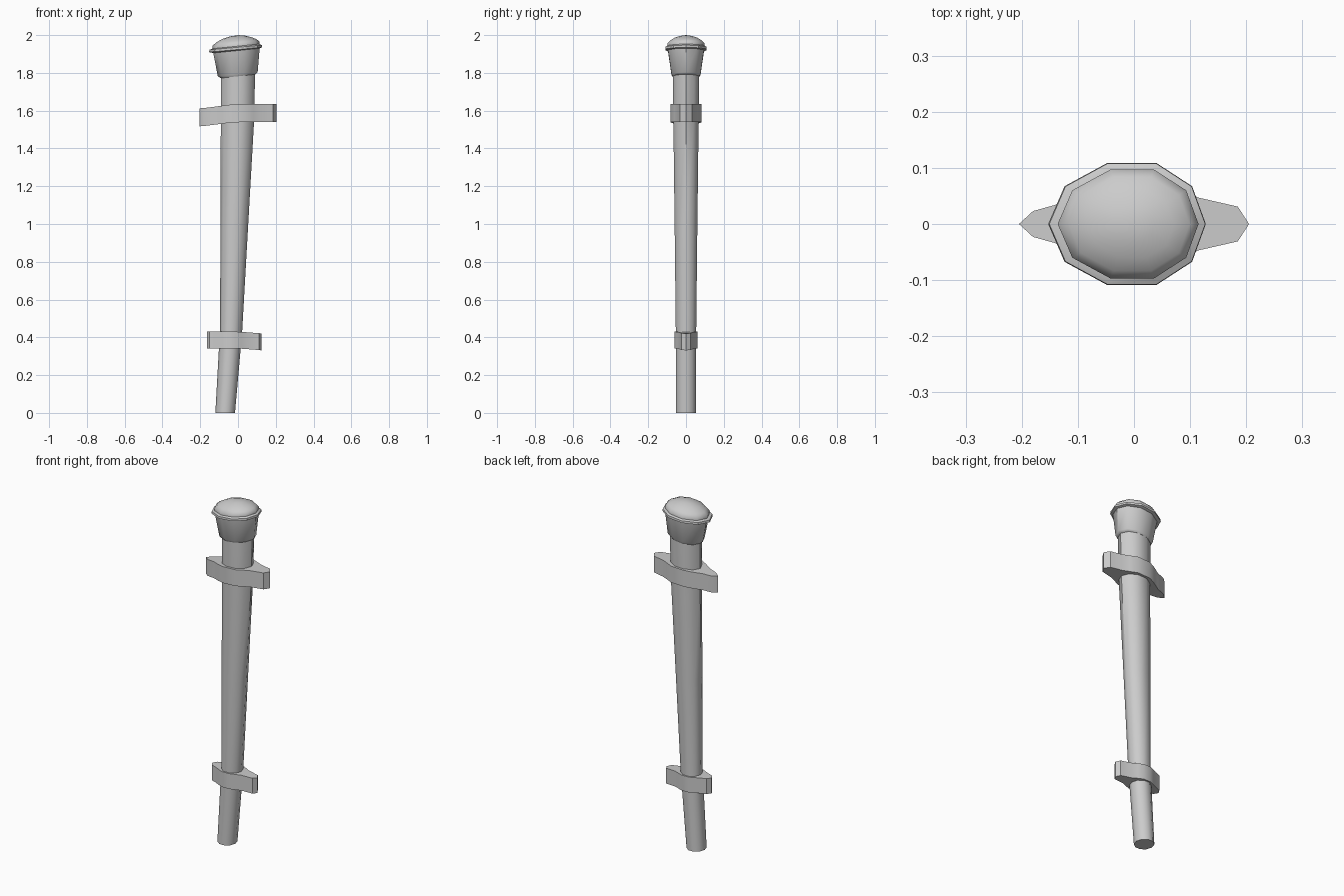
import bpy, bmesh, math

if "Cube" in bpy.data.objects:
    bpy.data.objects.remove(bpy.data.objects["Cube"])

N = 10


def finish(name, bm, angle):
    bmesh.ops.recalc_face_normals(bm, faces=bm.faces)
    me = bpy.data.meshes.new(name)
    bm.to_mesh(me)
    bm.free()
    ob = bpy.data.objects.new(name, me)
    bpy.context.collection.objects.link(ob)
    bpy.ops.object.select_all(action='DESELECT')
    ob.select_set(True)
    bpy.context.view_layer.objects.active = ob
    bpy.ops.object.shade_smooth_by_angle(angle=math.radians(angle))
    return ob


def loft(name, rings, angle=40, tip=None):
    """Rings: centre x, left x, right x, half depth, z at left, z at right."""
    bm = bmesh.new()
    loops = []
    for cx, xl, xr, hy, zl, zr in rings:
        loop = []
        for i in range(N):
            a = 2 * math.pi * i / N
            c = math.cos(a)
            x = cx + c * ((xr - cx) if c > 0 else (cx - xl))
            y = math.sin(a) * hy / math.sin(math.radians(72))
            z = zl + (zr - zl) * (x - xl) / (xr - xl)
            loop.append(bm.verts.new((x, y, z)))
        loops.append(loop)
    for a, b in zip(loops, loops[1:]):
        for i in range(N):
            j = (i + 1) % N
            bm.faces.new((a[i], a[j], b[j], b[i]))
    bm.faces.new(loops[0][::-1])
    if tip:
        t = bm.verts.new(tip)
        for i in range(N):
            bm.faces.new((loops[-1][i], loops[-1][(i + 1) % N], t))
    else:
        bm.faces.new(loops[-1])
    return finish(name, bm, angle)


def bracket(name, half, height):
    """Half outline (x, y, z bottom), mirrored in y and given a height."""
    pts = half + [(x, -y, z) for x, y, z in reversed(half[1:-1])]
    bm = bmesh.new()
    low = [bm.verts.new(p) for p in pts]
    top = [bm.verts.new((x, y, z + height)) for x, y, z in pts]
    n, m = len(pts), len(half)
    for i in range(n):
        j = (i + 1) % n
        bm.faces.new((low[i], low[j], top[j], top[i]))
    # Strips across the width follow the bend of the bracket
    for ring in (low, top):
        for i in range(m - 1):
            a, b = ring[i], ring[i + 1]
            c, d = ring[-(i + 1) % n], ring[-i % n]
            face = []
            for v in (a, b, c, d):
                if v not in face:
                    face.append(v)
            bm.faces.new(face)
    return finish(name, bm, 30)


# Curved, tapering shaft
loft("shaft", [
    (-0.068, -0.12, -0.016, 0.052, 0, 0),
    (-0.042, -0.100, 0.016, 0.053, 0.36, 0.36),
    (-0.037, -0.095, 0.022, 0.054, 0.43, 0.43),
    (-0.02, -0.093, 0.053, 0.060, 0.98, 0.98),
    (-0.002, -0.091, 0.086, 0.067, 1.56, 1.56),
    (0, -0.091, 0.090, 0.070, 1.77, 1.79),
    (0, -0.091, 0.090, 0.070, 1.79, 1.81)])

# Flaring cup of the head
loft("head_cup", [
    (0, -0.093, 0.092, 0.071, 1.772, 1.792),
    (0, -0.107, 0.104, 0.077, 1.783, 1.803),
    (0, -0.132, 0.115, 0.096, 1.91, 1.935)])

# Projecting rim
loft("head_rim", [
    (0, -0.132, 0.115, 0.096, 1.905, 1.93),
    (0, -0.153, 0.128, 0.109, 1.910, 1.935),
    (0, -0.151, 0.127, 0.108, 1.922, 1.947),
    (0, -0.136, 0.115, 0.097, 1.928, 1.953)], 25)

# Domed cap
dome = [(0, -0.136, 0.115, 0.097, 1.925, 1.95)]
for s, zl, zr in ((1, 1.942, 1.964), (0.86, 1.960, 1.978),
                  (0.62, 1.979, 1.989), (0.32, 1.993, 1.997)):
    dome.append((0, -0.136 * s, 0.115 * s, 0.097 * s, zl, zr))
loft("head_cap", dome, 60, (0.003, 0, 2.0))

# Upper and lower winged brackets
bracket("upper_bracket", [
    (-0.205, 0, 1.517), (-0.18, 0.023, 1.519), (-0.13, 0.037, 1.525),
    (-0.085, 0.062, 1.531), (-0.04, 0.081, 1.537), (0.04, 0.081, 1.54),
    (0.08, 0.062, 1.541), (0.115, 0.047, 1.541), (0.185, 0.031, 1.541),
    (0.205, 0, 1.541)], 0.095)
bracket("lower_bracket", [
    (-0.165, 0, 0.341), (-0.15, 0.024, 0.341), (-0.115, 0.037, 0.341),
    (-0.085, 0.052, 0.341), (-0.06, 0.062, 0.341), (-0.015, 0.062, 0.341),
    (0.015, 0.05, 0.34), (0.045, 0.036, 0.338), (0.11, 0.024, 0.333),
    (0.125, 0, 0.331)], 0.089)
